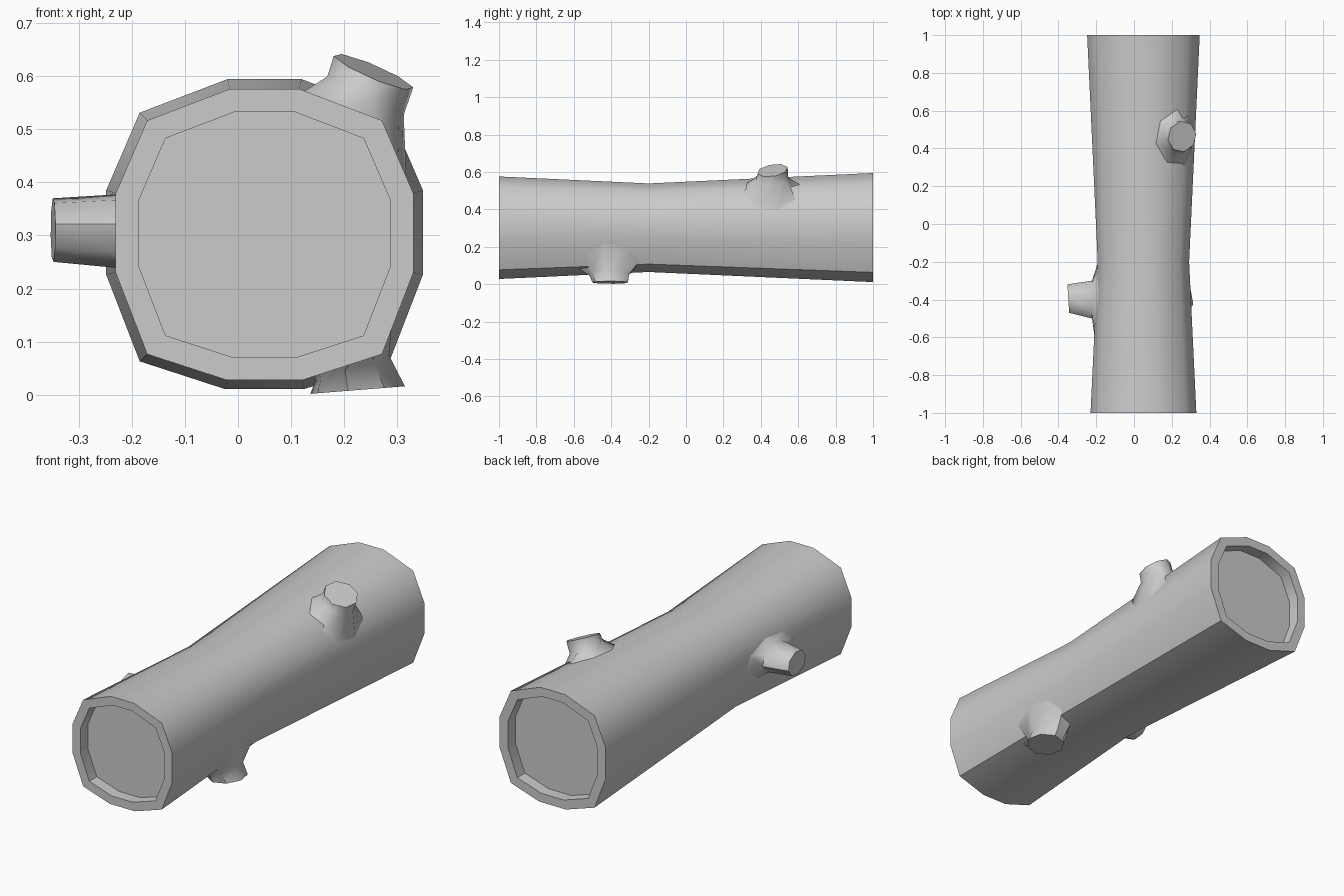
import bpy, bmesh, math
from mathutils import Vector
from mathutils.bvhtree import BVHTree

if "Cube" in bpy.data.objects:
    bpy.data.objects.remove(bpy.data.objects["Cube"])


def finish(name, bm):
    mesh = bpy.data.meshes.new(name)
    bm.to_mesh(mesh)
    ob = bpy.data.objects.new(name, mesh)
    bpy.context.collection.objects.link(ob)
    bpy.ops.object.select_all(action='DESELECT')
    ob.select_set(True)
    bpy.context.view_layer.objects.active = ob
    bpy.ops.object.shade_smooth_by_angle(angle=math.radians(50))
    return ob


def bridge(bm, a, b):
    n = len(a)
    for i in range(n):
        j = (i + 1) % n
        bm.faces.new((a[i], a[j], b[j], b[i]))


# Log: twelve-sided, waisted, with a recessed disc at each end
half = [(0.07, 0.291), (0.235, 0.228), (0.298, 0.082),
        (0.298, -0.077), (0.235, -0.24), (0.075, -0.292)]
profile = half + [(-x, z) for x, z in reversed(half)]
CX = 0.05
# (y, scale, centre height)
stations = [(-0.94, 0.793, 0.302), (-1, 0.793, 0.302), (-1, 0.94, 0.302),
            (-0.2, 0.812, 0.302), (1, 1.0, 0.303),
            (1, 0.845, 0.303), (0.94, 0.845, 0.303)]
log = bmesh.new()
rings = [[log.verts.new((CX + x * s, y, cz + z * s)) for x, z in profile]
         for y, s, cz in stations]
for a, b in zip(rings, rings[1:]):
    bridge(log, a, b)
log.faces.new(rings[0])
log.faces.new(rings[-1])
bmesh.ops.recalc_face_normals(log, faces=log.faces)
surface = BVHTree.FromBMesh(log)
finish("log", log)


# Branch stubs: base ring snapped to the bark, flaring into a neck and flat cut
def stub(name, base, neck, cap):
    bm = bmesh.new()
    rows = []
    for k, (centre, normal, ru, rv) in enumerate((base, neck, cap)):
        n = Vector(normal).normalized()
        v = Vector((0, 1, 0))
        v = (v - n * v.dot(n)).normalized()
        u = v.cross(n)
        row = []
        for i in range(8):
            t = math.tau * (i + 0.25) / 8
            p = Vector(centre) + u * ru * math.cos(t) + v * rv * math.sin(t)
            if k == 0:
                hit, face_n, _, _ = surface.find_nearest(p)
                p = hit - face_n * 0.002
            row.append(bm.verts.new(p))
        rows.append(row)
    bridge(bm, rows[0], rows[1])
    bridge(bm, rows[1], rows[2])
    bm.faces.new(rows[2])
    finish(name, bm)
    bm.free()


stub("top_stub",
     ((0.255, 0.455, 0.51), (0.6, 0, 0.8), 0.16, 0.16),
     ((0.24, 0.46, 0.563), (0.5, 0, 1), 0.082, 0.088),
     ((0.255, 0.463, 0.608), (0.43, -0.17, 1), 0.082, 0.083))
stub("left_stub",
     ((-0.21, -0.4, 0.308), (-1, 0, 0), 0.11, 0.2),
     ((-0.222, -0.4, 0.308), (-1, 0, 0), 0.071, 0.102),
     ((-0.348, -0.395, 0.31), (-1, -0.06, 0), 0.061, 0.077))
stub("bottom_stub",
     ((0.25, -0.41, 0.1), (0.7, 0, -0.7), 0.15, 0.17),
     ((0.215, -0.41, 0.05), (0.35, 0, -1), 0.075, 0.108),
     ((0.225, -0.405, 0.009), (0.08, 0, -1), 0.091, 0.097))
log.free()
